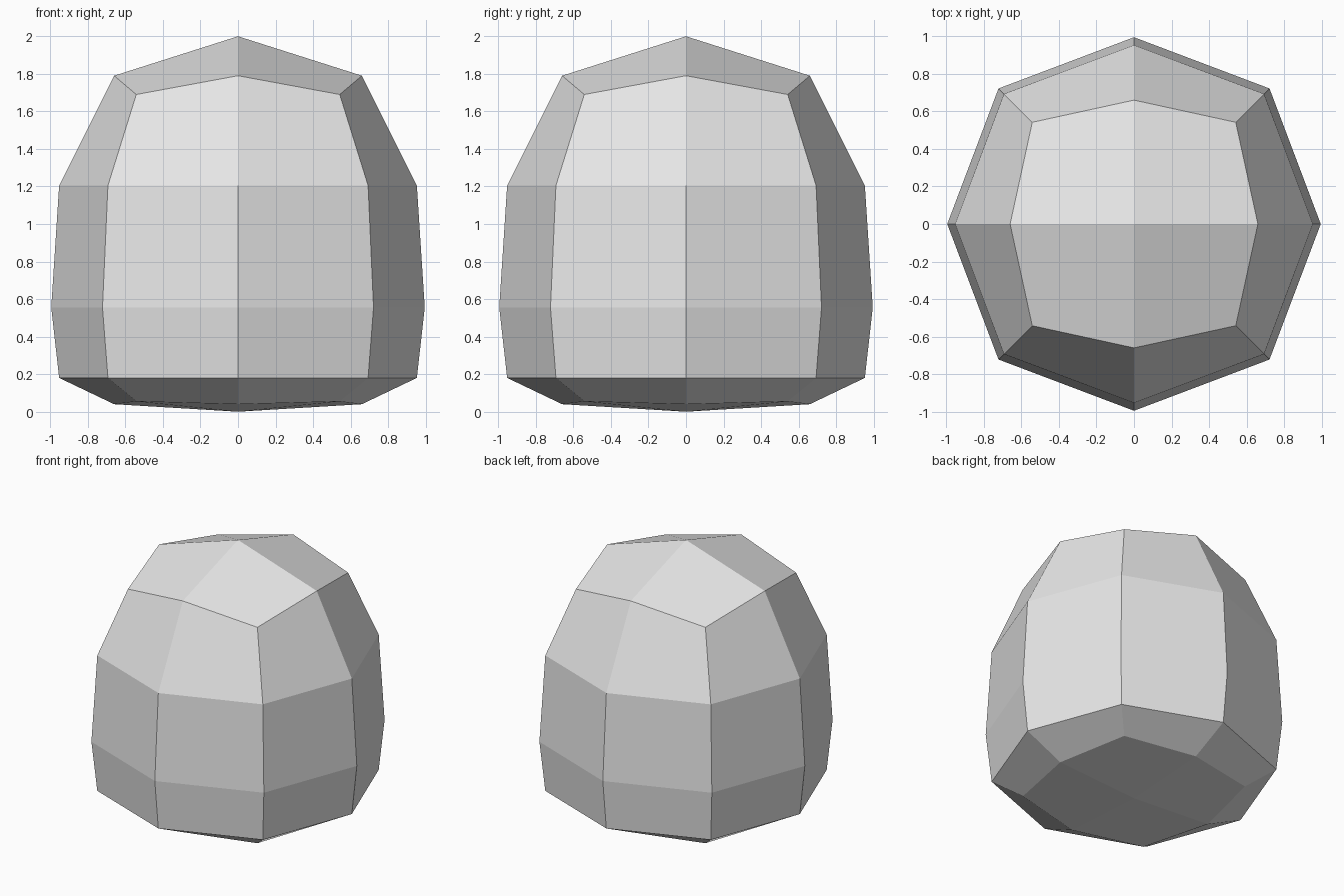
import bpy
import bmesh

default = bpy.data.objects.get("Cube")
if default:
    bpy.data.objects.remove(default, do_unlink=True)

# Plain grey stone colour
grey = bpy.data.materials.new("stone grey")
grey.use_nodes = True
colour = (0.8, 0.8, 0.8, 1)
grey.diffuse_color = colour
grey.node_tree.nodes["Principled BSDF"].inputs["Base Color"].default_value = colour

# Directions of the eight corners: mid-side and diagonal points alternate
DIRECTIONS = [(1, 0), (1, 1), (0, 1), (-1, 1), (-1, 0), (-1, -1), (0, -1), (1, -1)]

# Rings from bottom to top: mid-side reach, its height, diagonal reach, its height
RINGS = [
    (0.66, 0.04, 0.54, 0.055),
    (0.953, 0.18, 0.693, 0.18),
    (0.995, 0.555, 0.722, 0.555),
    (0.953, 1.205, 0.693, 1.205),
    (0.66, 1.79, 0.542, 1.69),
]


def add_ring(bm, side, side_z, diagonal, diagonal_z):
    verts = []
    for i, (x, y) in enumerate(DIRECTIONS):
        reach, z = (diagonal, diagonal_z) if i % 2 else (side, side_z)
        verts.append(bm.verts.new((x * reach, y * reach, z)))
    return verts


def add_cap(bm, ring, z):
    # Four kite-shaped faces meeting at a central point
    centre = bm.verts.new((0, 0, z))
    for i in range(0, 8, 2):
        bm.faces.new((centre, ring[i], ring[i + 1], ring[(i + 2) % 8]))


# Faceted rounded boulder
bm = bmesh.new()
rings = [add_ring(bm, *ring) for ring in RINGS]
for low, high in zip(rings, rings[1:]):
    for i in range(8):
        j = (i + 1) % 8
        bm.faces.new((low[i], low[j], high[j], high[i]))
add_cap(bm, rings[0], 0)
add_cap(bm, rings[-1], 2)
bmesh.ops.recalc_face_normals(bm, faces=bm.faces)

mesh = bpy.data.meshes.new("boulder")
bm.to_mesh(mesh)
bm.free()
mesh.materials.append(grey)
boulder = bpy.data.objects.new("boulder", mesh)
bpy.context.collection.objects.link(boulder)
